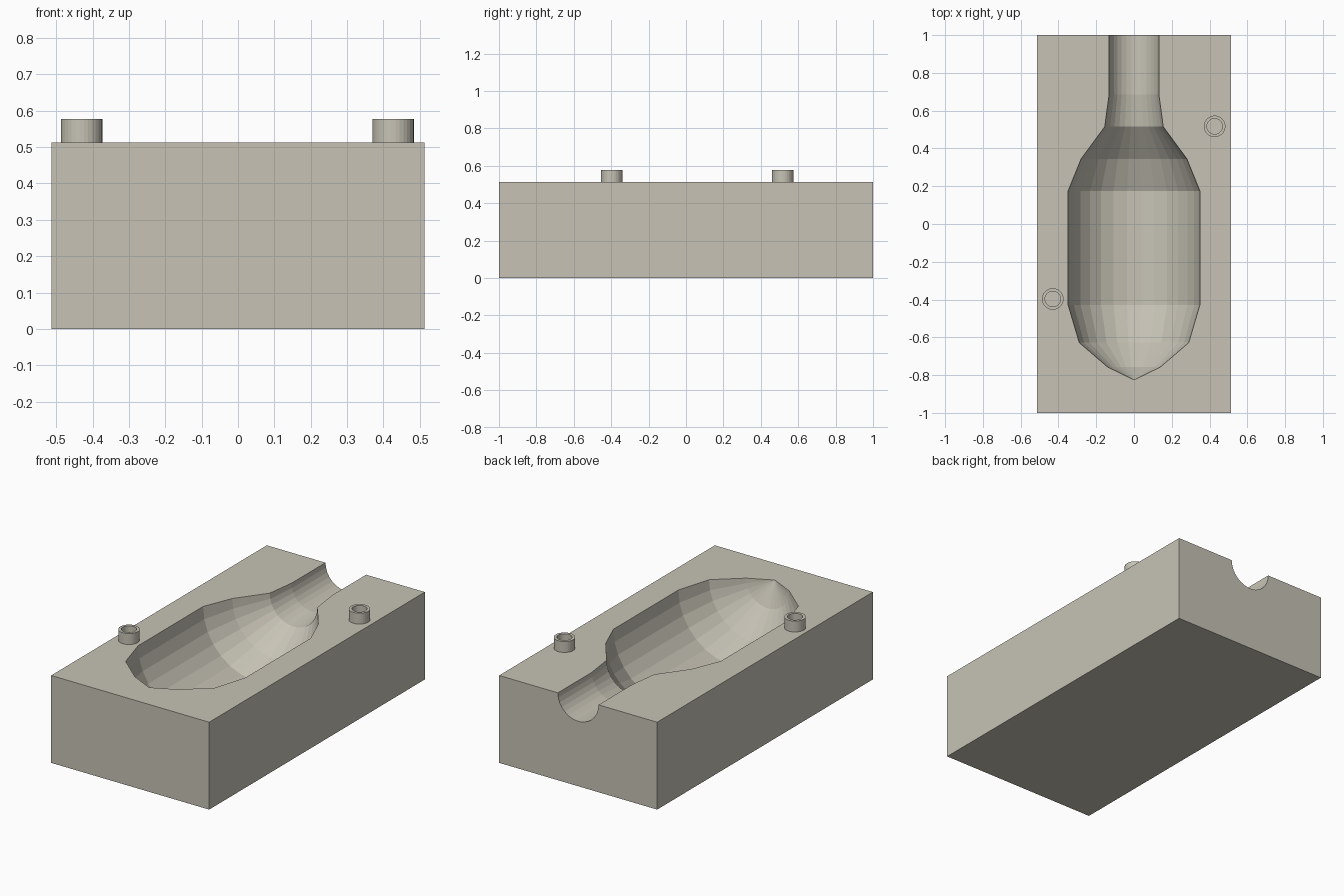
import bpy, bmesh, math

if "Cube" in bpy.data.objects:
    bpy.data.objects.remove(bpy.data.objects["Cube"])

TOP = 0.513          # height of the parting face
HALF_W = 0.513

stone = bpy.data.materials.new("warm grey")
stone.diffuse_color = (0.57, 0.545, 0.465, 1)
stone.use_nodes = True
stone.node_tree.nodes["Principled BSDF"].inputs["Base Color"].default_value = stone.diffuse_color


def make_object(name, bm):
    bmesh.ops.recalc_face_normals(bm, faces=bm.faces)
    mesh = bpy.data.meshes.new(name)
    bm.to_mesh(mesh)
    bm.free()
    mesh.materials.append(stone)
    obj = bpy.data.objects.new(name, mesh)
    bpy.context.collection.objects.link(obj)
    return obj


def lathe(name, profile, sides, point, closed=False):
    """Spin (radius, along) pairs; point(radius, angle, along) places each vertex."""
    bm = bmesh.new()
    rings = [[bm.verts.new(point(r, 2 * math.pi * i / sides, a)) for i in range(sides)]
             for r, a in profile]
    pairs = list(zip(rings, rings[1:]))
    if closed:
        pairs.append((rings[-1], rings[0]))
    for low, high in pairs:
        for i in range(sides):
            j = (i + 1) % sides
            bm.faces.new((low[i], low[j], high[j], high[i]))
    if not closed:
        bm.faces.new(rings[0])
        bm.faces.new(rings[-1])
    bmesh.ops.remove_doubles(bm, verts=bm.verts, dist=1e-5)
    return make_object(name, bm)


# mould block
bm = bmesh.new()
bmesh.ops.create_cube(bm, size=1)
for v in bm.verts:
    v.co = (v.co.x * 2 * HALF_W, v.co.y * 2, (v.co.z + 0.5) * TOP)
block = make_object("mould_block", bm)

# cavity: turned bottle-like body lying along y, open at the back
body = [(0.0004, -0.825), (0.14, -0.757), (0.29, -0.628), (0.349, -0.428),
        (0.349, 0.175), (0.28, 0.345), (0.155, 0.515), (0.132, 0.685), (0.132, 1.1)]
cutter = lathe("cavity_cutter", body, 30,
               lambda r, t, a: (r * math.cos(t), a, TOP + r * math.sin(t)))
cut = block.modifiers.new("cavity", "BOOLEAN")
cut.operation = "DIFFERENCE"
cut.solver = "EXACT"
cut.object = cutter

# bake the cut and drop the cutter
bpy.context.view_layer.objects.active = block
block.select_set(True)
bpy.ops.object.modifier_apply(modifier=cut.name)
bpy.data.objects.remove(cutter)

# hollow locating pegs
for name, px, py in (("left_peg", -0.43, -0.397), ("right_peg", 0.427, 0.517)):
    ring = [(0.057, TOP - 0.01), (0.057, 0.577), (0.041, 0.577), (0.041, TOP - 0.01)]
    lathe(name, ring, 30,
          lambda r, t, a: (px + r * math.cos(t), py + r * math.sin(t), a), closed=True)
